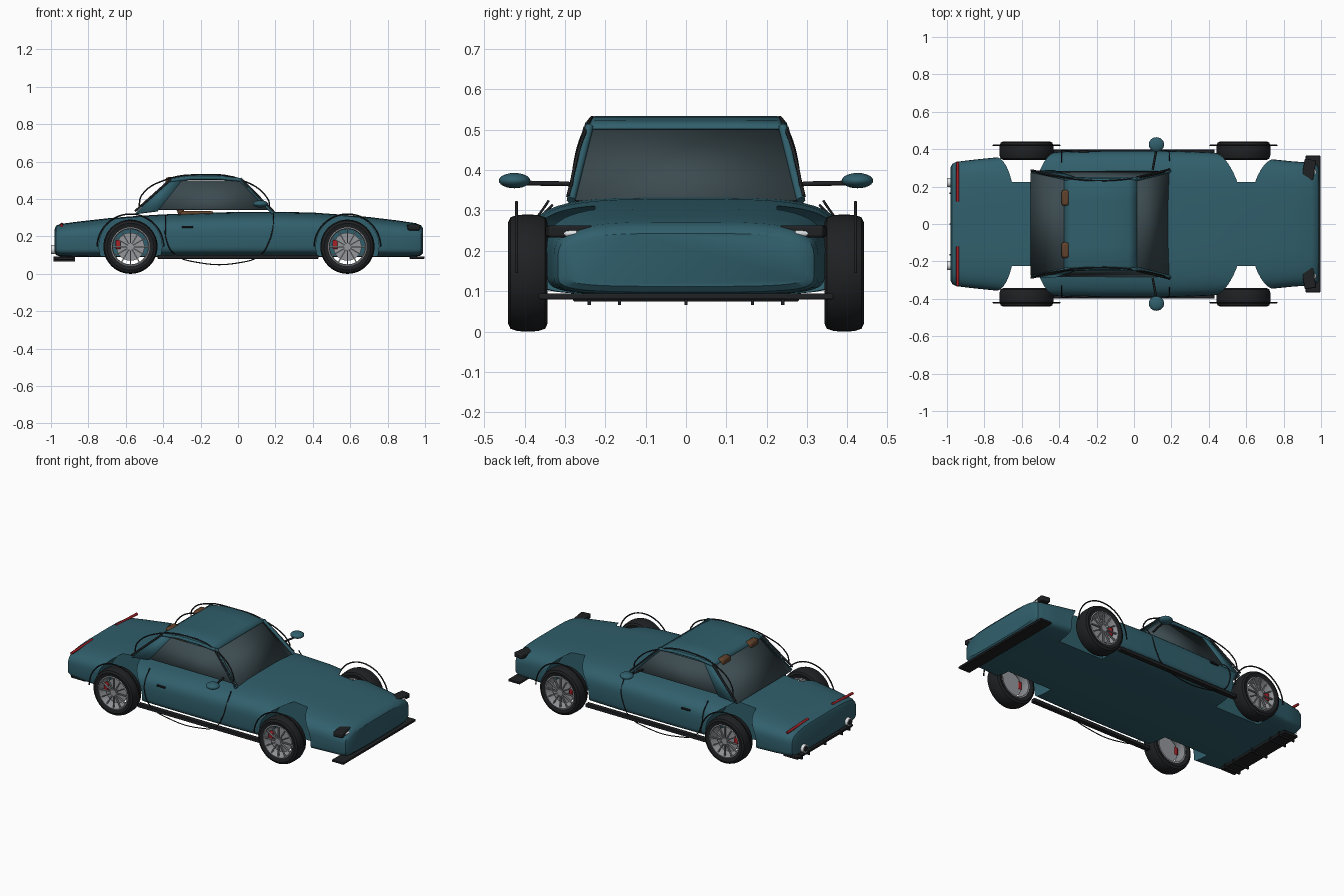
import bpy, bmesh, math
from mathutils import Vector

if "Cube" in bpy.data.objects:
    bpy.data.objects.remove(bpy.data.objects["Cube"])


def material(name, col):
    m = bpy.data.materials.new(name)
    m.diffuse_color = (*col, 1)
    m.use_nodes = True
    m.node_tree.nodes["Principled BSDF"].inputs["Base Color"].default_value = m.diffuse_color
    return m


PAINT = material("teal_paint", (0.03, 0.115, 0.15))
BLACK = material("black_trim", (0.014, 0.015, 0.017))
GLASS = material("dark_glass", (0.045, 0.07, 0.08))
RED = material("red", (0.4, 0.015, 0.02))
BROWN = material("brown_leather", (0.12, 0.055, 0.025))
METAL = material("metal", (0.3, 0.31, 0.33))
LENS = material("lens", (0.75, 0.78, 0.8))


def finish(ob, mat, angle=35):
    ob.data.materials.append(mat)
    bpy.ops.object.select_all(action='DESELECT')
    ob.select_set(True)
    bpy.context.view_layer.objects.active = ob
    bpy.ops.object.shade_smooth_by_angle(angle=math.radians(angle))
    return ob


def mesh(name, verts, faces, mat, thick=0):
    me = bpy.data.meshes.new(name)
    me.from_pydata(verts, [], faces)
    bm = bmesh.new()
    bm.from_mesh(me)
    bmesh.ops.recalc_face_normals(bm, faces=bm.faces)
    bm.to_mesh(me)
    bm.free()
    ob = bpy.data.objects.new(name, me)
    bpy.context.collection.objects.link(ob)
    if thick:
        mod = ob.modifiers.new("thickness", 'SOLIDIFY')
        mod.thickness, mod.offset = thick, 0
    return finish(ob, mat)


def box(name, c, size, mat, bevel=0.003, rot=(0, 0, 0)):
    bpy.ops.mesh.primitive_cube_add(size=1, location=c, rotation=rot)
    ob = bpy.context.object
    ob.name, ob.scale = name, size
    bpy.ops.object.transform_apply(location=False, rotation=False, scale=True)
    if bevel:
        mod = ob.modifiers.new("bevel", 'BEVEL')
        mod.width, mod.segments = bevel, 2
    return finish(ob, mat)


def tube(name, pts, r, mat, smooth=False):
    cu = bpy.data.curves.new(name, 'CURVE')
    cu.dimensions, cu.bevel_depth, cu.bevel_resolution = '3D', r, 2
    cu.use_fill_caps = True
    if smooth:
        sp = cu.splines.new('BEZIER')
        sp.bezier_points.add(len(pts) - 1)
        for b, p in zip(sp.bezier_points, pts):
            b.co = p
            b.handle_left_type = b.handle_right_type = 'AUTO'
        sp.resolution_u = 6
    else:
        sp = cu.splines.new('POLY')
        sp.points.add(len(pts) - 1)
        for b, p in zip(sp.points, pts):
            b.co = (*p, 1)
    cu.materials.append(mat)
    ob = bpy.data.objects.new(name, cu)
    bpy.context.collection.objects.link(ob)
    return ob


def lathe(name, c, profile, mat, n=48):
    # closed (radius, y) profile spun round the y axis
    k = len(profile)
    vs = [(c[0] + r * math.cos(2 * math.pi * i / n), c[1] + y, c[2] + r * math.sin(2 * math.pi * i / n))
          for i in range(n) for r, y in profile]
    fs = [(i * k + j, i * k + (j + 1) % k, (i + 1) % n * k + (j + 1) % k, (i + 1) % n * k + j)
          for i in range(n) for j in range(k)]
    return mesh(name, vs, fs, mat)


def cylinder(name, c, r, depth, mat, axis='Y', n=40):
    rot = (math.pi / 2, 0, 0) if axis == 'Y' else (0, math.pi / 2, 0)
    bpy.ops.mesh.primitive_cylinder_add(vertices=n, radius=r, depth=depth, location=c, rotation=rot)
    bpy.context.object.name = name
    return finish(bpy.context.object, mat)


# Body: superellipse sections (x, half width, bottom, top) lofted along x
sections = [(-.98, .305, .115, .24), (-.972, .322, .1, .258), (-.95, .333, .093, .267), (-.85, .345, .09, .28),
            (-.7, .36, .09, .297), (-.55, .376, .09, .309), (-.4, .386, .09, .318), (-.2, .391, .09, .326),
            (0, .392, .09, .331), (.2, .391, .09, .332), (.4, .384, .09, .328), (.55, .37, .09, .317),
            (.7, .35, .09, .304), (.85, .335, .09, .286), (.95, .328, .092, .271), (.978, .318, .098, .26),
            (.99, .3, .112, .243)]
N = 48
verts = []
for x, w, zb, zt in sections:
    for i in range(N):
        a = 2 * math.pi * (i + .5) / N
        c, s = math.cos(a), math.sin(a)
        e = .55 if s > 0 else .3
        y = w * math.copysign(abs(c) ** .5, c)
        mid = zb + (zt - zb) * .42
        h = (zt - mid) if s > 0 else (mid - zb)
        verts.append((x, y, mid + h * math.copysign(abs(s) ** e, s)))
L = len(sections)
faces = [(i * N + j, i * N + (j + 1) % N, (i + 1) * N + (j + 1) % N, (i + 1) * N + j)
         for i in range(L - 1) for j in range(N)]
faces += [tuple(range(N)), tuple(range((L - 1) * N, L * N))]
body = mesh("body", verts, faces, PAINT)

# Wheel arch cut-outs
AXLES = {"rear": -.575, "front": .585}
for x in AXLES.values():
    for s in (1, -1):
        cut = cylinder("arch_cutter", (x, s * .375, .147), .168, .3, PAINT, n=48)
        cut.hide_render = True
        mod = body.modifiers.new("arch", 'BOOLEAN')
        mod.object, mod.operation, mod.solver = cut, 'DIFFERENCE', 'EXACT'
        bpy.context.view_layer.objects.active = body
        bpy.ops.object.modifier_apply(modifier=mod.name)
        bpy.data.objects.remove(cut)
bpy.ops.object.select_all(action='DESELECT')
body.select_set(True)
bpy.ops.object.shade_smooth_by_angle(angle=math.radians(35))

# Wheels, brakes and arch lips
tyre = [(.102, -.044), (.125, -.049), (.138, -.043), (.144, -.025), (.145, 0), (.144, .025), (.138, .043),
        (.125, .049), (.102, .044)]
rim = [(.104, -.043), (.104, .044), (.098, .046), (.094, .04), (.094, -.043)]
for end, ax in AXLES.items():
    for s in (1, -1):
        c = Vector((ax, s * .392, .145))
        lathe(end + "_tyre", c, tyre, BLACK)
        lathe(end + "_rim", c, [(r, s * y) for r, y in rim], METAL)
        cylinder(end + "_brake_disc", c + Vector((0, s * .005, 0)), .075, .012, METAL)
        cylinder(end + "_hub", c + Vector((0, s * .034, 0)), .02, .018, METAL, n=24)
        box(end + "_caliper", c + Vector((-.066, s * .012, .012)), (.026, .03, .05), RED, .005)
        for i in range(12):
            a = 2 * math.pi * i / 12
            d = Vector((math.cos(a), 0, math.sin(a)))
            box(end + "_spoke", c + d * .056 + Vector((0, s * .036, 0)), (.082, .01, .006), METAL, 0, (0, -a, 0))
        arc = [(ax + .178 * math.cos(t * math.pi / 24), s * .42, .145 + .175 * math.sin(t * math.pi / 24))
               for t in range(25)]
        tube(end + "_arch_lip", arc, .004, BLACK)

# Roof
prof = [(-.37, .495), (-.34, .51), (-.28, .521), (-.2, .527), (-.1, .525), (-.03, .516), (.015, .502)]
ys = [-.24, -.225, -.12, 0, .12, .225, .24]
mesh("roof", [(x, y, z - (.008 if abs(y) > .23 else 0)) for x, z in prof for y in ys],
     [(i * 7 + j, i * 7 + j + 1, i * 7 + j + 8, i * 7 + j + 7) for i in range(6) for j in range(6)], PAINT, .014)

# Screens
Q = [(0, 1, 2, 3)]
mesh("windscreen", [(.185, -.28, .325), (.185, .28, .325), (.015, .236, .5), (.015, -.236, .5)], Q, GLASS, .006)
mesh("rear_window", [(-.55, -.275, .315), (-.55, .275, .315), (-.37, .236, .495), (-.37, -.236, .495)],
     Q, GLASS, .006)

# Everything mirrored left and right
for s in (1, -1):
    mesh("side_window", [(-.44, s * .28, .343), (.165, s * .28, .343), (.01, s * .24, .497), (-.31, s * .24, .497)],
         Q, GLASS, .006)
    mesh("rear_pillar", [(-.55, s * .279, .32), (-.43, s * .283, .335), (-.3, s * .241, .5), (-.37, s * .24, .497)],
         Q, PAINT, .012)
    tube("front_pillar", [(.19, s * .285, .325), (.01, s * .24, .507)], .011, PAINT)
    tube("roof_rail", [(.01, s * .242, .503), (-.1, s * .241, .513), (-.25, s * .241, .513), (-.37, s * .24, .497)],
         .01, PAINT)
    tube("pillar_trim", [(-.55, s * .287, .335), (-.36, s * .247, .505)], .006, BLACK)
    tube("screen_trim", [(.19, s * .292, .335), (.015, s * .25, .505)], .005, BLACK)
    tube("window_trim", [(-.53, s * .283, .35), (-.515, s * .275, .42), (-.39, s * .25, .502), (-.2, s * .232, .53),
                         (0, s * .245, .508), (.16, s * .278, .4), (.168, s * .287, .345)], .004, BLACK, True)
    tube("door_gap", [(.19, s * .34, .325), (.187, s * .385, .25), (.165, s * .394, .17), (.12, s * .394, .1),
                      (.01, s * .388, .06), (-.21, s * .388, .06), (-.345, s * .391, .11), (-.385, s * .391, .19),
                      (-.388, s * .378, .26), (-.388, s * .33, .315)], .003, BLACK, True)
    box("door_handle", (-.27, s * .388, .25), (.06, .012, .01), BLACK)
    box("side_skirt", (0, s * .383, .091), (.86, .03, .022), BLACK)
    # Door mirror
    tube("mirror_stalk", [(.1, s * .29, .366), (.12, s * .4, .368)], .006, BLACK)
    bpy.ops.mesh.primitive_uv_sphere_add(segments=24, ring_count=12, location=(.12, s * .425, .374))
    m = bpy.context.object
    m.name, m.scale = "door_mirror", (.041, .039, .019)
    finish(m, PAINT)
    # Seat
    box("seat_cushion", (-.22, s * .14, .315), (.18, .17, .04), BROWN, .012)
    box("seat_back", (-.33, s * .14, .39), (.035, .16, .17), BROWN, .012, (0, -.4, 0))
    box("headrest", (-.366, s * .14, .494), (.042, .085, .045), BROWN, .012)
    # Lights and exhaust
    box("headlight_housing", (.935, s * .29, .248), (.062, .11, .03), BLACK, .006, (0, 0, -s * .15))
    tube("headlight_lens", [(.968, s * .27, .243), (.955, s * .325, .243)], .008, LENS)
    tube("tail_light", [(-.943, s * .12, .266), (-.943, s * .33, .258)], .008, RED)
    lathe_y = s * .222
    cylinder("exhaust_tip", (-.98, lathe_y, .13), .025, .04, LENS, 'X', 28)
    cylinder("exhaust_bore", (-.9985, lathe_y, .13), .019, .004, BLACK, 'X', 28)

# Front splitter, rear diffuser and fins
box("front_splitter", (.957, 0, .087), (.08, .73, .014), BLACK)
box("rear_diffuser", (-.93, 0, .083), (.1, .56, .016), BLACK)
for y in (-.24, -.165, 0, .165, .24):
    box("diffuser_fin", (-.93, y, .08), (.115, .008, .028), BLACK, 0)
